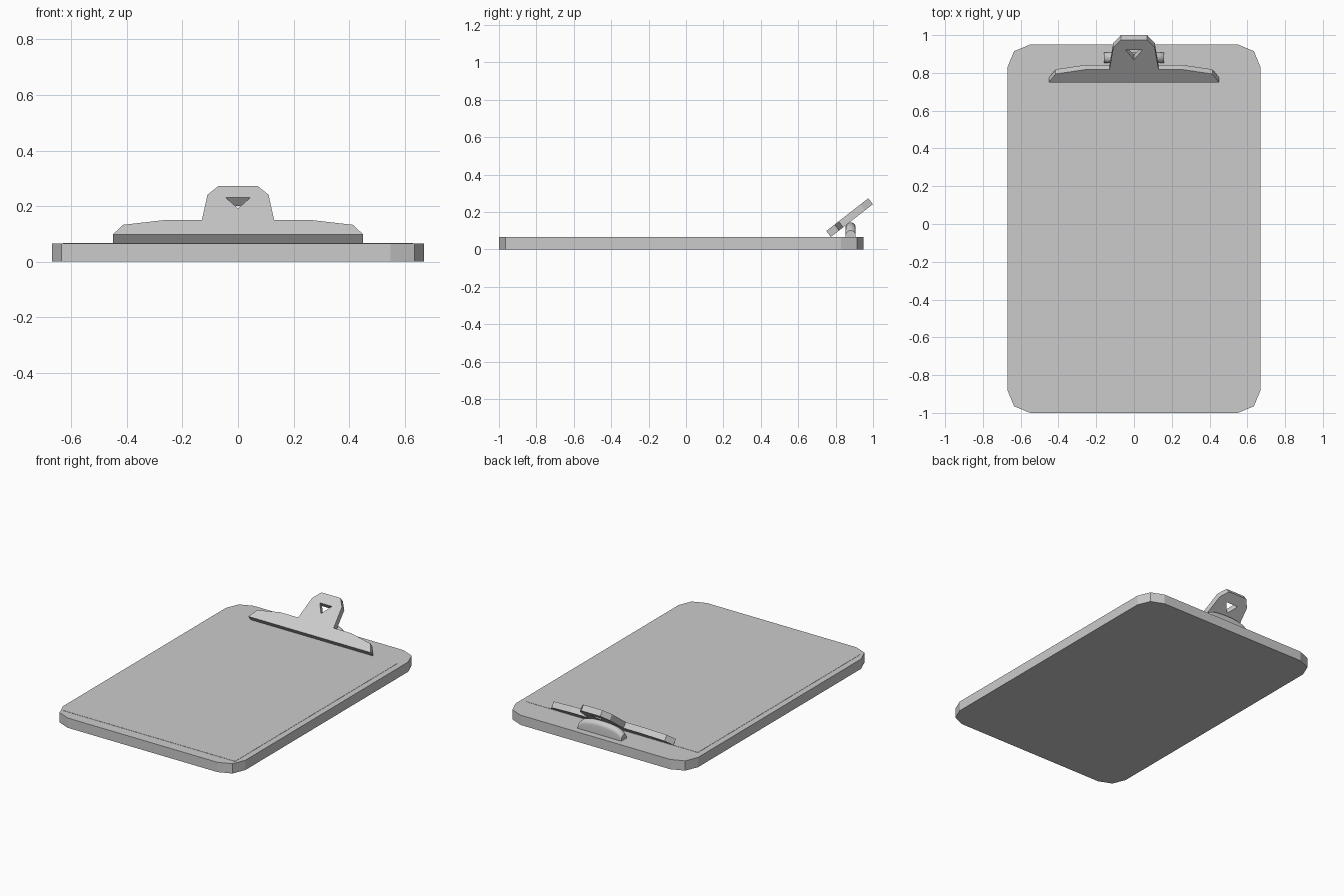
import bpy, bmesh, math
from mathutils import Matrix, Vector

if "Cube" in bpy.data.objects:
    bpy.data.objects.remove(bpy.data.objects["Cube"])


def finish(name, bm, matrix=None):
    if matrix:
        bm.transform(matrix)
    bmesh.ops.recalc_face_normals(bm, faces=bm.faces)
    mesh = bpy.data.meshes.new(name)
    bm.to_mesh(mesh)
    bm.free()
    obj = bpy.data.objects.new(name, mesh)
    bpy.context.collection.objects.link(obj)
    return obj


def slab(name, loops, thickness, matrix=None):
    """Extrude a flat outline (extra loops are holes) along local z."""
    bm = bmesh.new()
    edges = []
    for loop in loops:
        vs = [bm.verts.new((x, y, 0)) for x, y in loop]
        edges += [bm.edges.new((vs[i - 1], vs[i])) for i in range(len(vs))]
    bmesh.ops.triangle_fill(bm, edges=edges, use_beauty=True, use_dissolve=False,
                            normal=(0, 0, 1))
    res = bmesh.ops.extrude_face_region(bm, geom=bm.faces[:], use_keep_orig=True)
    verts = [g for g in res["geom"] if isinstance(g, bmesh.types.BMVert)]
    bmesh.ops.translate(bm, verts=verts, vec=(0, 0, thickness))
    bmesh.ops.dissolve_limit(bm, angle_limit=0.01, verts=bm.verts[:], edges=bm.edges[:])
    return finish(name, bm, matrix)


def mirrored(half):
    return half + [(-x, y) for x, y in reversed(half)]


# Board with two-segment rounded corners
W, Y0, Y1, R, H = 0.67, -1.0, 0.95, 0.12, 0.065
half = []
for cy, start in ((Y0 + R, -90), (Y1 - R, 0)):
    for k in range(3):
        a = math.radians(start + 45 * k)
        half.append((W - R + R * math.cos(a), cy + R * math.sin(a)))
slab("board", [mirrored(half)], H)

# Paper sheet
slab("paper", [mirrored([(0.63, -0.93), (0.63, 0.775)])], 0.0015,
     Matrix.Translation((0, 0, H)))

# Tilted clip plate with a triangular hole
outline = mirrored([(0.45, 0), (0.415, 0.056), (0.26, 0.085), (0.13, 0.085),
                    (0.11, 0.232), (0.07, 0.285)])
hole = [(-0.045, 0.217), (0.0, 0.152), (0.045, 0.217)]
tilt = Matrix.Translation((0, 0.75, 0.098)) @ Matrix.Rotation(math.radians(37.9), 4, 'X')
slab("clip_plate", [outline, hole], -0.04, tilt)

# Arched spring mount under the clip: rounded sections lofted along x
bm = bmesh.new()
rings = []
HALF, RAD, N = 0.16, 0.027, 12
for i in range(N + 1):
    t = -1 + 2 * i / N
    top = 0.036 + 0.044 * math.sqrt(max(0, 1 - t * t))
    section = [(-RAD, 0)]
    for k in range(9):
        a = math.pi * (1 - k / 8)
        section.append((RAD * math.cos(a), top - RAD + RAD * math.sin(a)))
    section.append((RAD, 0))
    rings.append([bm.verts.new((HALF * t, 0.88 + y, H + z)) for y, z in section])
for a, b in zip(rings, rings[1:]):
    for j in range(len(a)):
        bm.faces.new((a[j - 1], a[j], b[j], b[j - 1]))
bm.faces.new(rings[0])
bm.faces.new(rings[-1])
spring = finish("spring_mount", bm)
bpy.context.view_layer.objects.active = spring
spring.select_set(True)
bpy.ops.object.shade_smooth_by_angle(angle=math.radians(40))
